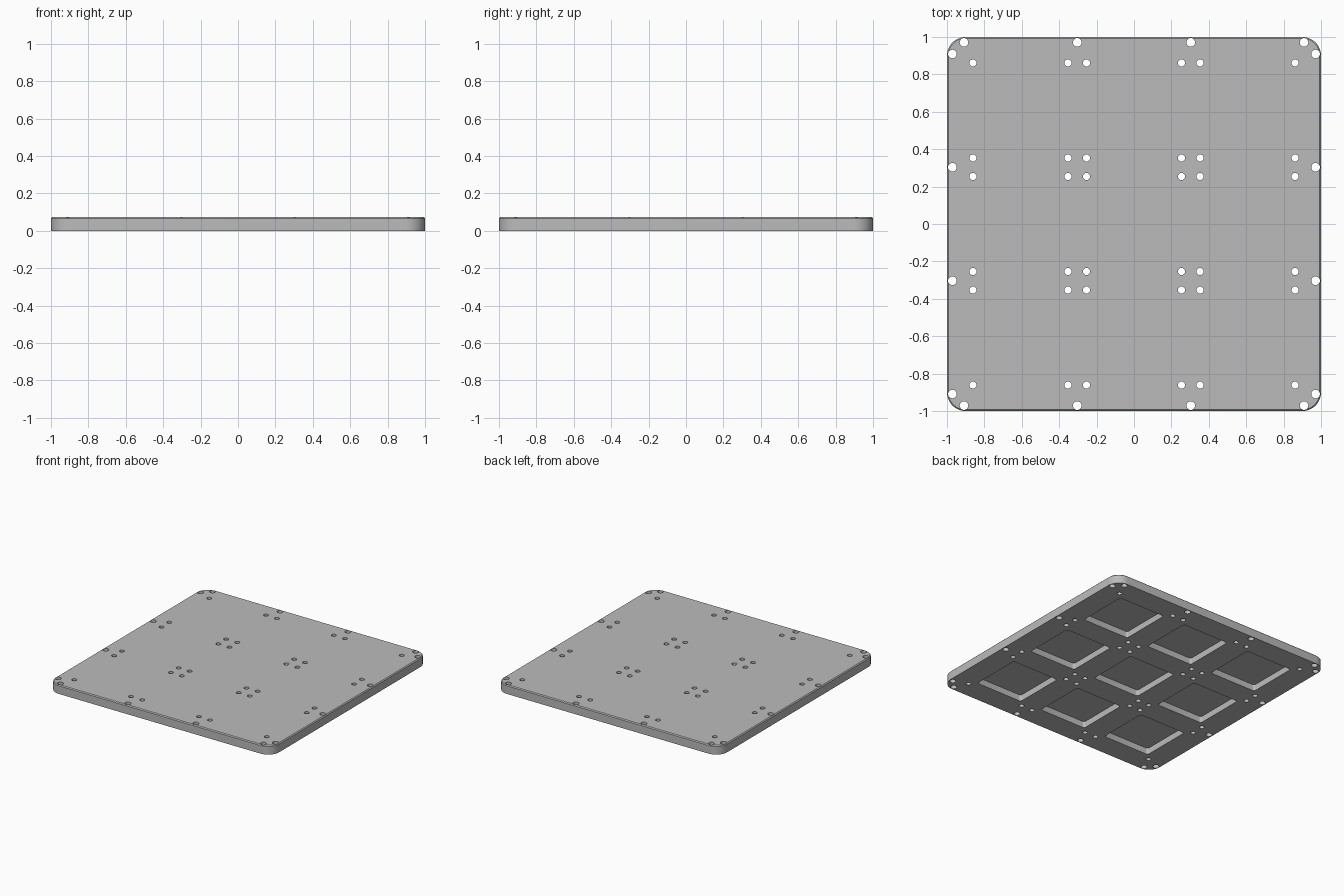
import bpy, bmesh, math

if "Cube" in bpy.data.objects:
    bpy.data.objects.remove(bpy.data.objects["Cube"], do_unlink=True)

HEIGHT, CHAMFER, PITCH = 0.073, 0.007, 0.607

grey = bpy.data.materials.new("plain_grey")
grey.use_nodes = True
COLOUR = (0.5, 0.5, 0.5, 1)
grey.diffuse_color = COLOUR
grey.node_tree.nodes["Principled BSDF"].inputs["Base Color"].default_value = COLOUR


def rounded_square(half, radius, steps):
    """Outline points of a square with rounded corners."""
    points = []
    for corner in range(4):
        start = corner * math.pi / 2
        cx = (half - radius) * (1 if corner in (0, 3) else -1)
        cy = (half - radius) * (1 if corner < 2 else -1)
        for i in range(steps + 1):
            a = start + math.pi / 2 * i / steps
            points.append((cx + radius * math.cos(a), cy + radius * math.sin(a)))
    return points


def circle(radius, steps=24):
    turn = 2 * math.pi / steps
    return [(radius * math.cos(i * turn), radius * math.sin(i * turn)) for i in range(steps)]


def add_prism(bm, layers, x=0, y=0):
    """Stack outlines, given as (outline, z), into a closed solid."""
    rings = [[bm.verts.new((x + px, y + py, z)) for px, py in pts] for pts, z in layers]
    for low, high in zip(rings, rings[1:]):
        for i in range(len(low)):
            j = (i + 1) % len(low)
            bm.faces.new((low[i], low[j], high[j], high[i]))
    bm.faces.new(rings[0][::-1])
    bm.faces.new(rings[-1])


def make_object(name, bm):
    mesh = bpy.data.meshes.new(name)
    bm.to_mesh(mesh)
    bm.free()
    mesh.materials.append(grey)
    obj = bpy.data.objects.new(name, mesh)
    bpy.context.collection.objects.link(obj)
    return obj


# Plate with rounded corners and a chamfered top edge
bm = bmesh.new()
outer = rounded_square(1, 0.1, 12)
inner = rounded_square(1 - CHAMFER, 0.1 - CHAMFER, 12)
add_prism(bm, [(outer, 0), (outer, HEIGHT - CHAMFER), (inner, HEIGHT)])
plate = make_object("base_plate", bm)

# Cutters: square pockets underneath and four through holes around each
bm = bmesh.new()
pocket, small_hole, edge_hole = rounded_square(0.207, 0.018, 5), circle(0.019), circle(0.023)
for col in (-PITCH, 0, PITCH):
    for row in (-PITCH, 0, PITCH):
        add_prism(bm, [(pocket, -0.05), (pocket, 0.05)], col, row)
        for sx in (-0.254, 0.254):
            for sy in (-0.254, 0.254):
                add_prism(bm, [(small_hole, -0.05), (small_hole, 0.15)], col + sx, row + sy)

# Cutters: larger through holes along the four sides
for side in (-0.971, 0.971):
    for along in (-0.909, -PITCH / 2, PITCH / 2, 0.909):
        for x, y in ((side, along), (along, side)):
            add_prism(bm, [(edge_hole, -0.05), (edge_hole, 0.15)], x, y)
cutter = make_object("hole_cutter", bm)
cutter.hide_render = True

# Cut, apply and tidy up
cut = plate.modifiers.new("cut_holes", "BOOLEAN")
cut.operation, cut.solver, cut.object = "DIFFERENCE", "EXACT", cutter
bpy.ops.object.select_all(action="DESELECT")
plate.select_set(True)
bpy.context.view_layer.objects.active = plate
bpy.ops.object.modifier_apply(modifier=cut.name)
bpy.data.objects.remove(cutter, do_unlink=True)
bpy.ops.object.shade_smooth_by_angle(angle=math.radians(30))
